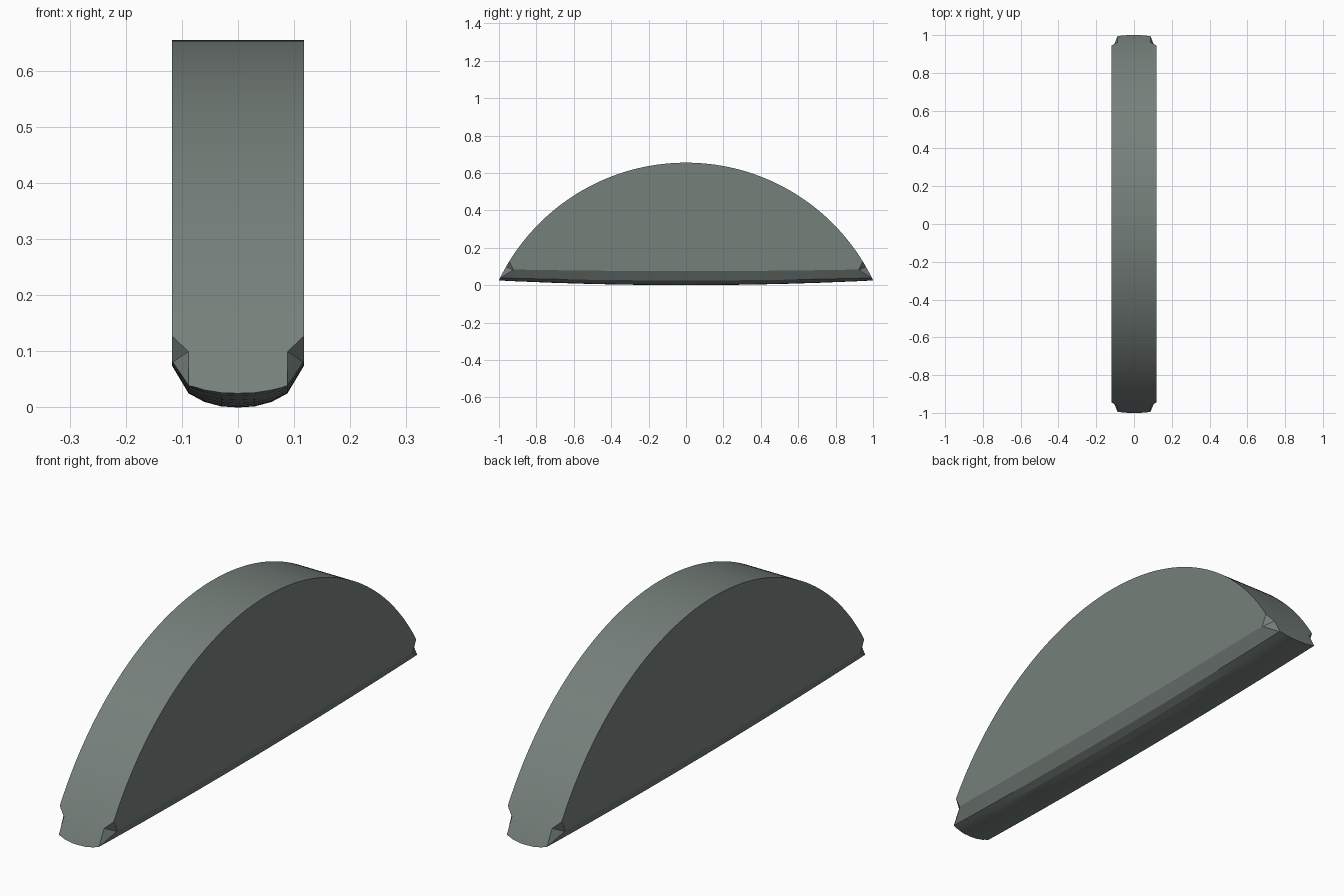
import bpy, bmesh, math
from mathutils import Matrix, Vector

cube = bpy.data.objects.get("Cube")
if cube:
    bpy.data.objects.remove(cube, do_unlink=True)

HALF = 0.118                 # half thickness
RADIUS, TOP = 1.11, 0.655    # rounded back of the key

steel = bpy.data.materials.new("grey_green_steel")
steel.use_nodes = True
colour = (0.18, 0.215, 0.197, 1)
steel.diffuse_color = colour
steel.node_tree.nodes["Principled BSDF"].inputs["Base Color"].default_value = colour


def make_object(name, bm):
    bmesh.ops.recalc_face_normals(bm, faces=bm.faces)
    mesh = bpy.data.meshes.new(name)
    bm.to_mesh(mesh)
    bm.free()
    mesh.materials.append(steel)
    obj = bpy.data.objects.new(name, mesh)
    bpy.context.collection.objects.link(obj)
    return obj


def cut(target, cutter, operation):
    cutter.hide_render = True
    mod = target.modifiers.new("cut", "BOOLEAN")
    mod.operation, mod.solver, mod.object = operation, "EXACT", cutter
    bpy.context.view_layer.objects.active = target
    bpy.ops.object.modifier_apply(modifier=mod.name)
    bpy.data.objects.remove(cutter, do_unlink=True)


# Slab with a chamfered, rounded and slightly bowed underside: (x, z, bow)
half = [(HALF, 0.8, 0), (HALF, 0.075, 0.01), (0.088, 0.025, 0.014),
        (0.06, 0.010, 0.021), (0.03, 0.002, 0.024)]
profile = half + [(0, 0, 0.025)] + [(-x, z, b) for x, z, b in reversed(half)]
bm = bmesh.new()
rings = []
for i in range(-6, 7):
    y = i / 6 * 1.08
    rings.append([bm.verts.new((x, y, z + b * y * y)) for x, z, b in profile])
n = len(profile)
for a, b in zip(rings, rings[1:]):
    for k in range(n):
        bm.faces.new((a[k], a[(k + 1) % n], b[(k + 1) % n], b[k]))
bm.faces.new(rings[0])
bm.faces.new(rings[-1])
body = make_object("half_round_key", bm)

# Round back
bm = bmesh.new()
bmesh.ops.create_cone(bm, cap_ends=True, segments=256, radius1=RADIUS,
                      radius2=RADIUS, depth=1,
                      matrix=Matrix.Translation((0, 0, TOP - RADIUS))
                      @ Matrix.Rotation(math.pi / 2, 4, "Y"))
cut(body, make_object("round_cutter", bm), "INTERSECT")

# Small notch on each of the four lower corners
corner = [(HALF, 0.945, 0.128), (0.088, 0.962, 0.10),
          (0.088, 0.993, 0.036), (HALF, 0.922, 0.080)]
for sx in (-1, 1):
    for sy in (-1, 1):
        bm = bmesh.new()
        for p in corner:
            for shift in ((0, 0, 0), (0.06, 0, 0), (0.06, 0.08, 0), (0, 0.08, 0)):
                x, y, z = Vector(p) + Vector(shift)
                bm.verts.new((sx * x, sy * y, z))
        hull = bmesh.ops.convex_hull(bm, input=bm.verts)
        loose = [v for v in bm.verts if not v.link_faces]
        bmesh.ops.delete(bm, geom=loose, context="VERTS")
        cut(body, make_object("notch_cutter", bm), "DIFFERENCE")

bpy.ops.object.select_all(action="DESELECT")
body.select_set(True)
bpy.context.view_layer.objects.active = body
bpy.ops.object.shade_smooth_by_angle(angle=math.radians(10))
